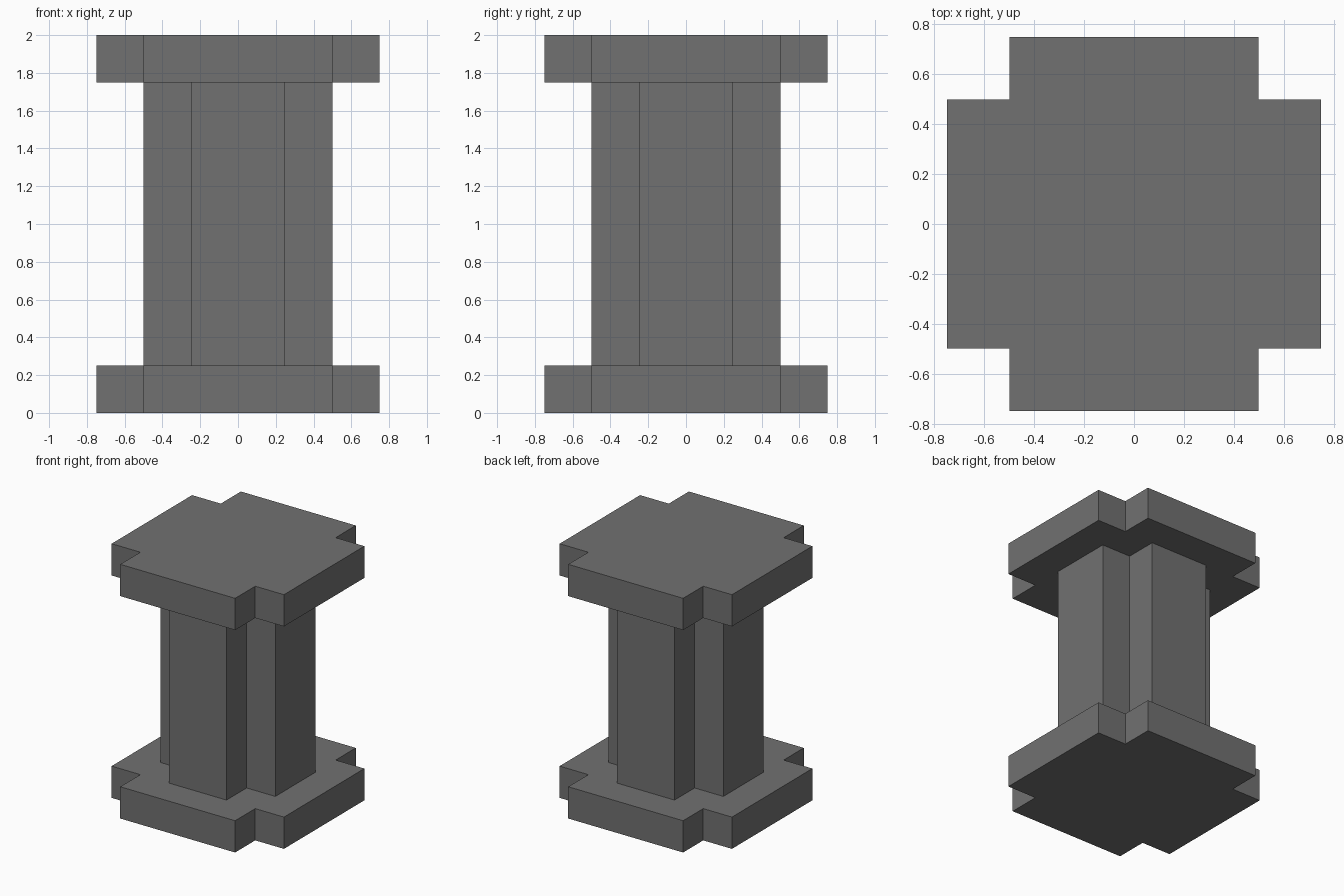
import bpy
import bmesh

if "Cube" in bpy.data.objects:
    bpy.data.objects.remove(bpy.data.objects["Cube"], do_unlink=True)

# Single stone colour
GREY = (0.165, 0.165, 0.165, 1.0)
stone = bpy.data.materials.new("dark grey stone")
stone.use_nodes = True
stone.diffuse_color = GREY
bsdf = next(n for n in stone.node_tree.nodes if n.type == "BSDF_PRINCIPLED")
bsdf.inputs["Base Color"].default_value = GREY


def cross_prism(name, outer, inner, z0, z1):
    """Square block with notched corners: half width outer, half arm width inner."""
    corner = [(outer, inner), (inner, inner), (inner, outer)]
    profile = []
    for _ in range(4):
        profile += corner
        corner = [(-y, x) for x, y in corner]  # quarter turn
    bm = bmesh.new()
    base = bm.faces.new([bm.verts.new((x, y, z0)) for x, y in profile])
    top = bmesh.ops.extrude_face_region(bm, geom=[base], use_keep_orig=True)
    bmesh.ops.translate(bm, vec=(0, 0, z1 - z0),
                        verts=[g for g in top["geom"] if isinstance(g, bmesh.types.BMVert)])
    bmesh.ops.recalc_face_normals(bm, faces=bm.faces)
    mesh = bpy.data.meshes.new(name)
    bm.to_mesh(mesh)
    bm.free()
    mesh.materials.append(stone)
    obj = bpy.data.objects.new(name, mesh)
    bpy.context.collection.objects.link(obj)
    return obj


# Base slab, column shaft and matching cap slab
cross_prism("base_slab", 0.75, 0.5, 0.0, 0.25)
cross_prism("column_shaft", 0.5, 0.25, 0.25, 1.75)
cross_prism("cap_slab", 0.75, 0.5, 1.75, 2.0)
